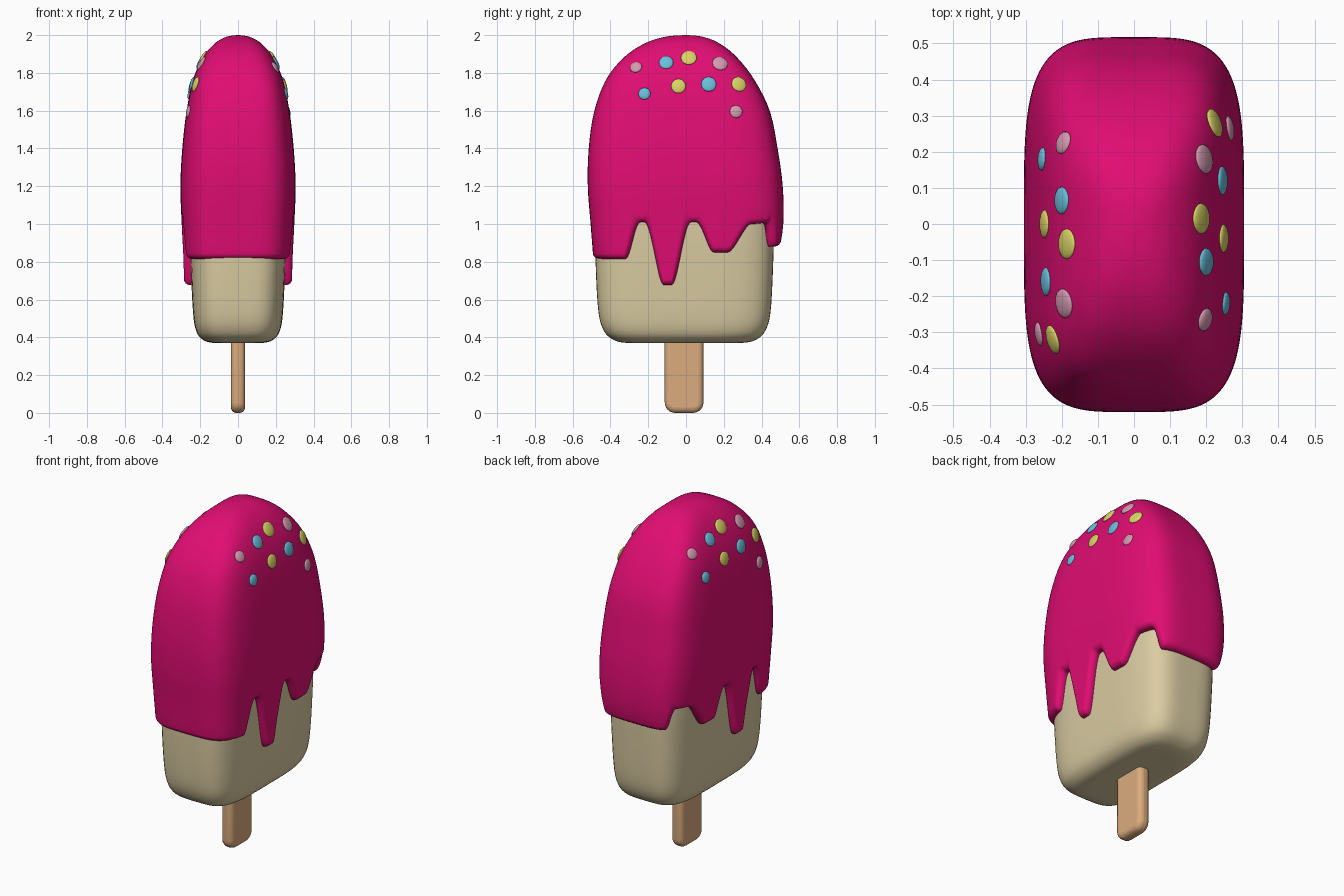
import bpy, bmesh, math
from mathutils import Vector

if "Cube" in bpy.data.objects:
    bpy.data.objects.remove(bpy.data.objects["Cube"])


def material(name, rgb):
    m = bpy.data.materials.new(name)
    m.use_nodes = True
    m.diffuse_color = (*rgb, 1)
    m.node_tree.nodes["Principled BSDF"].inputs["Base Color"].default_value = (*rgb, 1)
    return m


COAT = material("magenta coating", (0.75, 0.004, 0.17))
CREAM = material("cream", (0.70, 0.60, 0.36))
WOOD = material("wood", (0.71, 0.41, 0.21))
PINK = material("soft pink", (0.66, 0.32, 0.43))
BLUE = material("sky blue", (0.14, 0.52, 0.70))
YELLOW = material("yellow", (0.70, 0.65, 0.13))

# Profile rows: height, half width, front depth, back depth, corner squareness
COAT_ROWS = [
    (0.60, 0.285, 0.48, 0.47, 4), (0.80, 0.288, 0.49, 0.485, 4),
    (1.00, 0.298, 0.505, 0.515, 4), (1.20, 0.305, 0.52, 0.512, 4),
    (1.40, 0.295, 0.515, 0.485, 4), (1.60, 0.272, 0.485, 0.443, 4),
    (1.77, 0.236, 0.42, 0.358, 4), (1.89, 0.18, 0.32, 0.262, 3.6),
    (1.96, 0.118, 0.21, 0.17, 3.2), (1.992, 0.058, 0.105, 0.085, 2.8),
    (2.00, 0.004, 0.008, 0.007, 2.5),
]
BODY_ROWS = [
    (0.37, 0.08, 0.22, 0.21, 4), (0.372, 0.145, 0.33, 0.315, 4),
    (0.39, 0.19, 0.39, 0.375, 4), (0.435, 0.222, 0.435, 0.42, 4),
    (0.53, 0.238, 0.463, 0.447, 4), (0.75, 0.249, 0.477, 0.46, 4),
    (1.00, 0.255, 0.48, 0.465, 4), (1.25, 0.25, 0.47, 0.45, 4),
]
# Lower edge of the coating: depth position, height
DRIPS = [(-0.33, 0.815), (-0.24, 1.01), (-0.215, 1.01), (-0.122, 0.677),
         (-0.078, 0.677), (0.025, 1.01), (0.05, 1.01), (0.15, 0.85),
         (0.225, 0.85), (0.34, 1.0), (0.42, 1.005), (0.475, 0.88)]


def row_at(rows, u):
    """Smoothly interpolated profile row at fractional index u."""
    last = len(rows) - 1
    i = min(int(u), last - 1)
    t = u - i
    p0, p1, p2, p3 = (rows[min(max(k, 0), last)] for k in range(i - 1, i + 3))
    return [b + 0.5 * t * (c - a + t * (2 * a - 5 * b + 4 * c - d + t * (3 * (b - c) + d - a)))
            for a, b, c, d in zip(p0, p1, p2, p3)]


def index_at(rows, z):
    lo, hi = 0, len(rows) - 1
    for _ in range(30):
        mid = (lo + hi) / 2
        lo, hi = (mid, hi) if row_at(rows, mid)[0] < z else (lo, mid)
    return lo


def ring_point(row, ang, inset=0.0):
    """Point on a rounded-rectangle section, optionally pushed inward."""
    z, a, front, back, n = row
    c, s = math.cos(ang), math.sin(ang)
    b = back if s > 0 else front
    r = (abs(c) ** n + abs(s) ** n) ** (-1 / n)
    p = Vector((a * r * c, b * r * s, z))
    normal = Vector((math.copysign(abs(c) ** (n - 1) / a, c),
                     math.copysign(abs(s) ** (n - 1) / b, s), 0)).normalized()
    return p - normal * inset


def drip_height(y):
    if y <= DRIPS[0][0]:
        return DRIPS[0][1]
    for (y0, z0), (y1, z1) in zip(DRIPS, DRIPS[1:]):
        if y <= y1:
            t = (y - y0) / (y1 - y0)
            return z0 + (z1 - z0) * t * t * (3 - 2 * t)
    return DRIPS[-1][1]


def finish(bm, name, mat, angle=60):
    bmesh.ops.recalc_face_normals(bm, faces=bm.faces)
    mesh = bpy.data.meshes.new(name)
    bm.to_mesh(mesh)
    bm.free()
    ob = bpy.data.objects.new(name, mesh)
    bpy.context.collection.objects.link(ob)
    mesh.materials.append(mat)
    bpy.ops.object.select_all(action="DESELECT")
    ob.select_set(True)
    bpy.context.view_layer.objects.active = ob
    bpy.ops.object.shade_smooth_by_angle(angle=math.radians(angle))
    return ob


def skin(columns, name, mat):
    """Closed surface through equally long columns of points."""
    bm = bmesh.new()
    cols = [[bm.verts.new(p) for p in col] for col in columns]
    for a, b in zip(cols, cols[1:] + cols[:1]):
        for k in range(len(a) - 1):
            bm.faces.new((a[k], b[k], b[k + 1], a[k + 1]))
    for k in (0, -1):
        bm.faces.new([c[k] for c in cols])
    return finish(bm, name, mat, 80)


# Ice cream body
columns = []
for i in range(96):
    ang = math.tau * i / 96
    columns.append([ring_point(row_at(BODY_ROWS, k / 4), ang)
                    for k in range(4 * (len(BODY_ROWS) - 1) + 1)])
skin(columns, "ice_cream_body", CREAM)

# Coating with rounded dripping lower edge
columns = []
top, joint = len(COAT_ROWS) - 1, index_at(COAT_ROWS, 1.25)
reference = row_at(COAT_ROWS, index_at(COAT_ROWS, 0.88))
for i in range(360):
    ang = math.tau * i / 360
    y = ring_point(reference, ang).y
    edge = drip_height(y)
    slope = (drip_height(y + 0.004) - drip_height(y - 0.004)) / 0.008
    lip = min(0.03 * math.hypot(1, slope), 0.13)
    col = []
    for k in range(7):
        q = k / 6 * math.pi / 2
        inset = 0.032 * (1 - math.sin(q))
        height = edge + lip * (1 - math.cos(q))
        if k == 0:
            col.append(ring_point(row_at(COAT_ROWS, index_at(COAT_ROWS, height)), ang, 0.06))
        col.append(ring_point(row_at(COAT_ROWS, index_at(COAT_ROWS, height)), ang, inset))
    start = index_at(COAT_ROWS, edge + lip)
    col += [ring_point(row_at(COAT_ROWS, start + (joint - start) * k / 8), ang)
            for k in range(1, 9)]
    col += [ring_point(row_at(COAT_ROWS, joint + (top - joint) * k / 28), ang)
            for k in range(1, 29)]
    columns.append(col)
skin(columns, "coating", COAT)

# Wooden stick
bm = bmesh.new()
bmesh.ops.create_cube(bm, size=1)
for v in bm.verts:
    v.co = Vector((v.co.x * 0.074, v.co.y * 0.205 - 0.01, v.co.z * 0.6 + 0.3))
low = [e for e in bm.edges if all(v.co.z < 0.01 for v in e.verts)
       and abs(e.verts[0].co.x - e.verts[1].co.x) > 0.01]
bmesh.ops.bevel(bm, geom=low, offset=0.055, segments=6, profile=0.5, affect="EDGES")
stick = finish(bm, "stick", WOOD)
bevel = stick.modifiers.new("rounding", "BEVEL")
bevel.width, bevel.segments = 0.028, 4
bevel.limit_method, bevel.angle_limit = "ANGLE", math.radians(50)
bevel.use_clamp_overlap = False


# Sprinkles on both broad sides
def coat_x(y, z):
    _, a, front, back, n = row_at(COAT_ROWS, index_at(COAT_ROWS, z))
    b = back if y > 0 else front
    return a * max(1 - abs(y / b) ** n, 0) ** (1 / n)


SPRINKLES = [(-0.265, 1.83, 0.032, PINK), (-0.105, 1.855, 0.038, BLUE),
             (0.015, 1.88, 0.042, YELLOW), (0.18, 1.85, 0.041, PINK),
             (-0.22, 1.69, 0.032, BLUE), (-0.04, 1.73, 0.039, YELLOW),
             (0.12, 1.74, 0.04, BLUE), (0.28, 1.74, 0.041, YELLOW),
             (0.265, 1.595, 0.034, PINK)]
for side, label in ((1, "left"), (-1, "right")):
    for number, (y, z, radius, mat) in enumerate(SPRINKLES, 1):
        if side < 0:
            y = -y - 0.04
        e = 0.01
        dy = (coat_x(y + e, z) - coat_x(y - e, z)) / (2 * e)
        dz = (coat_x(y, z + e) - coat_x(y, z - e)) / (2 * e)
        bm = bmesh.new()
        bmesh.ops.create_uvsphere(bm, u_segments=20, v_segments=10, radius=1)
        ob = finish(bm, f"sprinkle_{label}_{number}", mat)
        ob.scale = (radius, radius, 0.012)
        ob.location = (side * coat_x(y, z), y, z)
        ob.rotation_euler = Vector((side, -dy, -dz)).to_track_quat("Z", "Y").to_euler()
